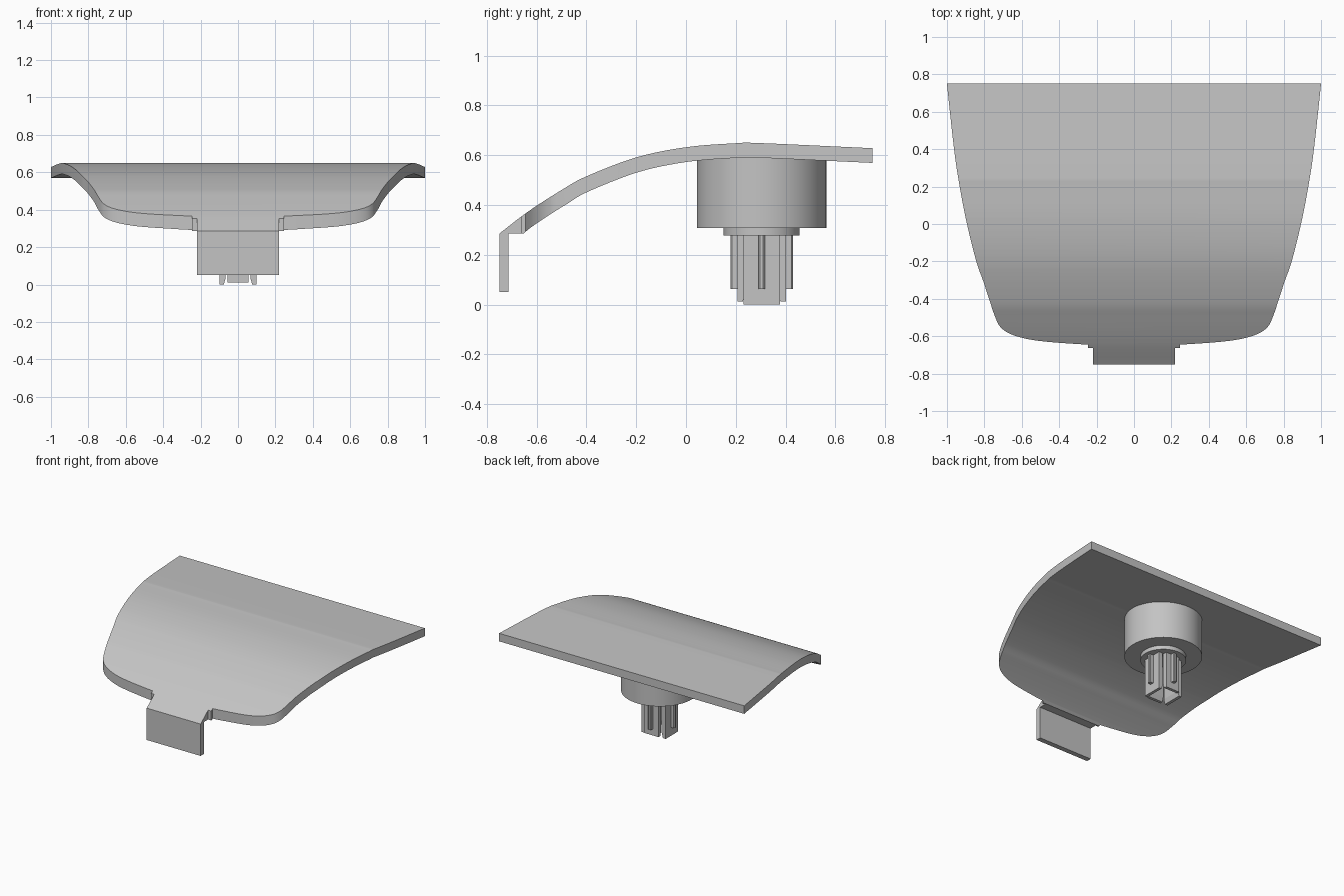
import bpy, bmesh, math
from mathutils import Vector

if "Cube" in bpy.data.objects:
    bpy.data.objects.remove(bpy.data.objects["Cube"])

grey = bpy.data.materials.new("plain grey")
grey.diffuse_color = (0.55, 0.55, 0.55, 1)
grey.use_nodes = True
grey.node_tree.nodes["Principled BSDF"].inputs["Base Color"].default_value = grey.diffuse_color


def smooth_path(pts, steps=6):
    """Catmull-Rom curve through 2D points."""
    p = [Vector(q) for q in pts]
    p = [2 * p[0] - p[1]] + p + [2 * p[-1] - p[-2]]
    out = []
    for i in range(1, len(p) - 2):
        a, b, c, d = p[i - 1:i + 3]
        for k in range(steps):
            t = k / steps
            out.append(0.5 * (2 * b + (c - a) * t + (2 * a - 5 * b + 4 * c - d) * t**2
                              + (3 * b - a - 3 * c + d) * t**3))
    out.append(p[-2])
    return out


def finish(bm, name):
    bmesh.ops.recalc_face_normals(bm, faces=bm.faces)
    me = bpy.data.meshes.new(name)
    bm.to_mesh(me)
    bm.free()
    ob = bpy.data.objects.new(name, me)
    bpy.context.collection.objects.link(ob)
    me.materials.append(grey)
    return ob


def prism(name, pts, vec):
    """Extrude a closed 3D polygon along vec."""
    bm = bmesh.new()
    f = bm.faces.new([bm.verts.new(p) for p in pts])
    r = bmesh.ops.extrude_face_region(bm, geom=[f])
    bmesh.ops.translate(bm, vec=vec, verts=[v for v in r["geom"] if isinstance(v, bmesh.types.BMVert)])
    return finish(bm, name)


def smooth(ob):
    bpy.ops.object.select_all(action="DESELECT")
    ob.select_set(True)
    bpy.context.view_layer.objects.active = ob
    bpy.ops.object.shade_smooth_by_angle(angle=math.radians(30))


# Cover: side profile (with hook tab) cut to the plan outline
top = smooth_path([(-.75, .285), (-.635, .373), (-.5, .46), (-.4, .515), (-.2, .591),
                   (0, .632), (.2, .648), (.3, .6485), (.75, .628)])
under = []
for i, p in enumerate(top):
    t = top[min(i + 1, len(top) - 1)] - top[max(i - 1, 0)]
    z = p.y - 0.059 * math.hypot(1, t.y / t.x)
    if p.x > -0.64:
        under.append((p.x, z))
profile = [tuple(p) for p in top] + under[::-1] + [(-.652, .285), (-.713, .285), (-.713, .05), (-.75, .05)]
cover = prism("curved_cover", [(-1.2, y, z) for y, z in profile], (2.4, 0, 0))

edge = smooth_path([(.245, -.645), (.33, -.64), (.46, -.63), (.57, -.615), (.66, -.588), (.715, -.55),
                    (.745, -.49), (.775, -.4), (.808, -.3), (.843, -.2), (.893, 0), (.932, .2),
                    (.962, .4), (1, .75), (1.004, .8)])
half = [(.22, -.9), (.22, -.662), (.245, -.662)] + [tuple(p) for p in edge]
outline = half + [(-x, y) for x, y in half[::-1]]
cutter = prism("outline_cutter", [(x, y, -.5) for x, y in outline], (0, 0, 1.5))
mod = cover.modifiers.new("outline", "BOOLEAN")
mod.operation = "INTERSECT"
mod.solver = "EXACT"
mod.object = cutter
bpy.context.view_layer.objects.active = cover
bpy.ops.object.modifier_apply(modifier=mod.name)
bpy.data.objects.remove(cutter)
smooth(cover)

# Round boss and its small collar
CY = 0.304


def cylinder(name, r, z0, z1):
    n = 64
    ring = [(r * math.cos(2 * math.pi * i / n), CY + r * math.sin(2 * math.pi * i / n), z0) for i in range(n)]
    smooth(prism(name, ring, (0, 0, z1 - z0)))


cylinder("boss", .26, .307, .60)
cylinder("collar", .153, .277, .31)


# Split square socket: four walls, each with an outer rib
def turned(name, pts, vec, angle):
    c, s = math.cos(angle), math.sin(angle)
    rot = lambda x, y: (round(c * x - s * y, 5), round(s * x + c * y, 5))
    base = [(*rot(x, y), z) for x, y, z in pts]
    return prism(name, [(x, y + CY, z) for x, y, z in base], (*rot(vec[0], vec[1]), vec[2]))


for i, side in enumerate(("right", "back", "left", "front")):
    a = i * math.pi / 2
    on_x = i % 2 == 0
    w = .073 if on_x else .056
    z0 = 0 if on_x else .012
    # wall with a chamfered inner lip
    wall = [(.098, z0), (.098, .28), (.066, .28), (.066, z0 + .035), (.076, z0)]
    turned("socket_wall_" + side, [(x, -w, z) for x, z in wall], (0, 2 * w, 0), a)
    turned("socket_rib_" + side, [(.09, -.013, .062), (.12, -.013, .062), (.126, -.006, .062),
                                  (.126, .006, .062), (.12, .013, .062), (.09, .013, .062)],
           (0, 0, .218), a)
